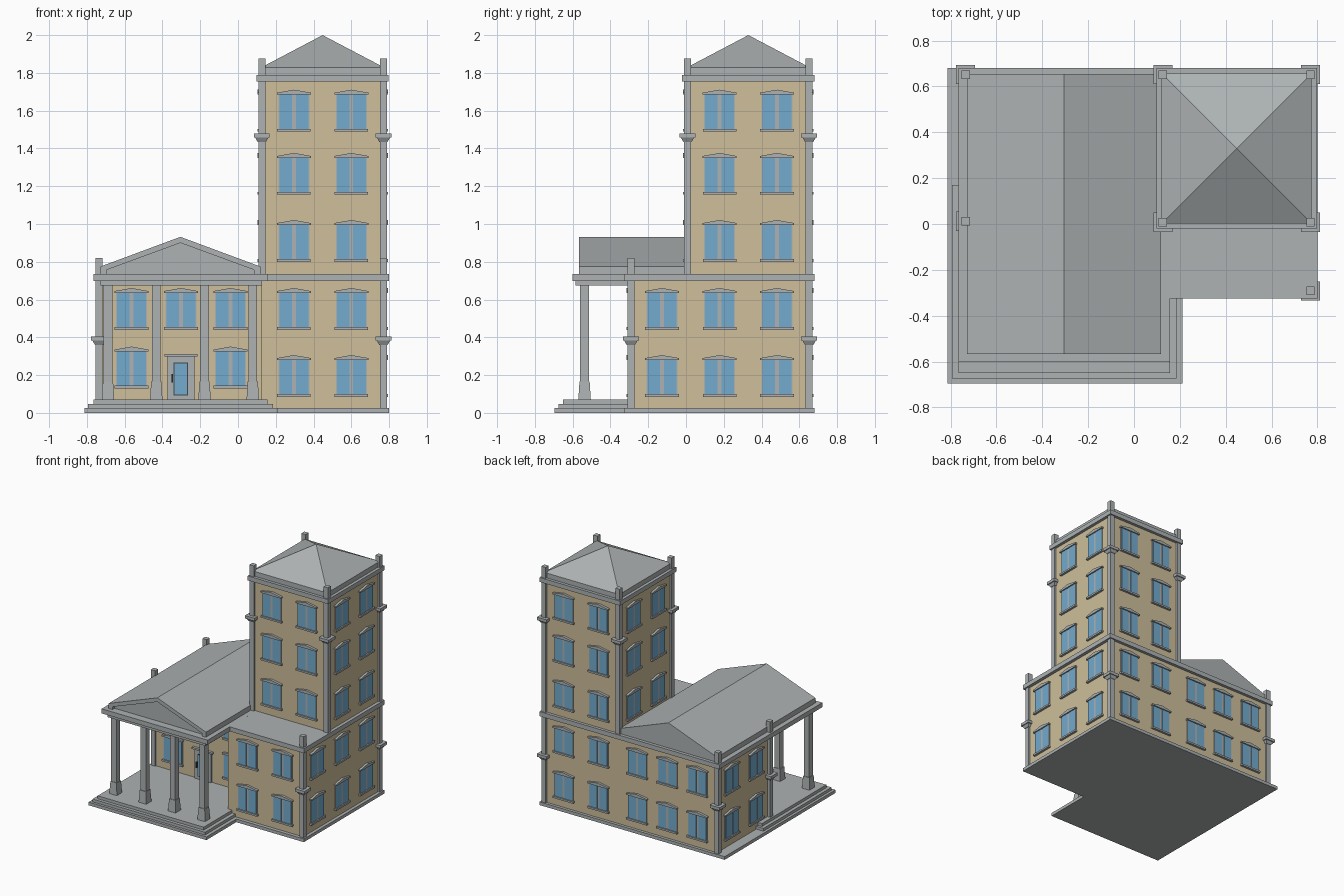
import bpy, bmesh, math
from mathutils import Matrix

if "Cube" in bpy.data.objects:
    bpy.data.objects.remove(bpy.data.objects["Cube"])


def material(name, rgb):
    m = bpy.data.materials.new(name)
    m.diffuse_color = (*rgb, 1)
    m.use_nodes = True
    m.node_tree.nodes["Principled BSDF"].inputs["Base Color"].default_value = m.diffuse_color
    return m


STONE = material("grey stone", (0.42, 0.445, 0.45))
WALL = material("tan wall", (0.62, 0.52, 0.33))
GLASS = material("blue glass", (0.17, 0.41, 0.62))
DARK = material("dark metal", (0.05, 0.06, 0.065))


def box(bm, x0, x1, y0, y1, z0, z1, mat=0):
    m = Matrix.Translation(((x0 + x1) / 2, (y0 + y1) / 2, (z0 + z1) / 2)) \
        @ Matrix.Diagonal((x1 - x0, y1 - y0, z1 - z0, 1))
    vs = bmesh.ops.create_cube(bm, size=1, matrix=m)["verts"]
    for f in {f for v in vs for f in v.link_faces}:
        f.material_index = mat


def frustum(bm, x, y, z0, z1, h0, h1):
    """Square block with half-width h0 at the bottom and h1 at the top."""
    m = Matrix.Translation((x, y, (z0 + z1) / 2)) @ Matrix.Rotation(math.pi / 4, 4, 'Z')
    bmesh.ops.create_cone(bm, cap_ends=True, segments=4, radius1=h0 * 2 ** .5,
                          radius2=h1 * 2 ** .5, depth=z1 - z0, matrix=m)


def prism(bm, pts, y0, y1):
    """Extrude an x-z profile from y0 to y1."""
    f = bm.faces.new([bm.verts.new((x, y0, z)) for x, z in pts])
    new = bmesh.ops.extrude_face_region(bm, geom=[f])["geom"]
    bmesh.ops.translate(bm, vec=(0, y1 - y0, 0),
                        verts=[v for v in new if isinstance(v, bmesh.types.BMVert)])


def mesh(name, bm, mats):
    bmesh.ops.remove_doubles(bm, verts=bm.verts, dist=1e-6)
    bmesh.ops.recalc_face_normals(bm, faces=bm.faces)
    me = bpy.data.meshes.new(name)
    bm.to_mesh(me)
    bm.free()
    for m in mats:
        me.materials.append(m)
    return me


def add(name, me, loc=(0, 0, 0), angle=0):
    o = bpy.data.objects.new(name, me)
    o.location = loc
    o.rotation_euler.z = math.radians(angle)
    bpy.context.collection.objects.link(o)


def block(name, mat, *dims):
    bm = bmesh.new()
    box(bm, *dims)
    add(name, mesh(name, bm, [mat]))


TX, TY, TH = 0.448, 0.33, 0.327      # tower centre and half-width
GX = -0.305                          # gable centre line

# Plinths and entrance steps
block("wing_plinth", STONE, -0.813, 0.212, -0.695, 0.68, 0, 0.025)
block("block_plinth", STONE, 0.10, 0.80, -0.325, 0.68, 0, 0.0249)
block("middle_step", STONE, -0.793, 0.185, -0.675, 0.17, 0.025, 0.047)
block("top_step", STONE, -0.766, 0.157, -0.65, 0.15, 0.047, 0.07)

# Walls
block("wing_wall", WALL, -0.73, 0.13, 0.003, 0.657, 0.02, 0.70)
block("block_wall", WALL, 0.121, 0.775, -0.297, 0.657, 0.02, 0.70)
block("tower_wall", WALL, TX - TH, TX + TH, TY - TH, TY + TH, 0.73, 1.757)

# Cornices
block("wing_cornice", STONE, -0.766, 0.156, -0.60, 0.68, 0.699, 0.735)
block("block_cornice", STONE, 0.10, 0.80, -0.325, 0.68, 0.699, 0.7349)
block("portico_beam", STONE, -0.728, 0.127, -0.585, 0.01, 0.675, 0.70)
block("tower_cornice", STONE, TX - .35, TX + .35, TY - .35, TY + .35, 1.755, 1.79)

# Tower roof
bm = bmesh.new()
frustum(bm, TX, TY, 1.79, 1.828, TH, TH)
frustum(bm, TX, TY, 1.828, 2.0, TH, 0)
add("tower_roof", mesh("tower_roof", bm, [STONE]))

# Gable roof with a raised rim around the front pediment
bm = bmesh.new()
W = 0.423
prism(bm, [(GX - W, .735), (GX + W, .735), (GX + W, .775), (GX, .932), (GX - W, .775)], -0.54, 0.655)
add("gable_roof", mesh("gable_roof", bm, [STONE]))
bm = bmesh.new()
rim = [(-W, .735), (-W, .775), (0, .932), (W, .775), (W, .735),
       (.39, .735), (.39, .757), (0, .90), (-.39, .757), (-.39, .735)]
prism(bm, [(GX + x, z) for x, z in rim], -0.567, -0.54)
add("pediment_rim", mesh("pediment_rim", bm, [STONE]))

# Portico columns
bm = bmesh.new()
frustum(bm, 0, 0, 0.07, 0.165, 0.033, 0.027)
frustum(bm, 0, 0, 0.165, 0.676, 0.023, 0.023)
column = mesh("portico_column", bm, [STONE])
for i in range(4):
    add("portico_column", column, (GX + (i - 1.5) * 0.2555, -0.537, 0))


# Corner pilasters with capitals
def pilaster(x, y, z0, z1, capitals):
    bm = bmesh.new()
    frustum(bm, x, y, z0, z1, 0.0185, 0.0185)
    for c in capitals:
        frustum(bm, x, y, c, c + 0.022, 0.022, 0.035)
        frustum(bm, x, y, c + 0.022, c + 0.045, 0.042, 0.042)
    add("corner_pilaster", mesh("corner_pilaster", bm, [STONE]))


LOW, HIGH = 0.36, 1.435
P = 0.322
for x, y in ((-0.735, 0.012), (-0.735, TY + P), (TX + P, -0.292)):
    pilaster(x, y, 0.01, 0.82, [LOW])
for x, y in ((TX - P, TY - P), (TX + P, TY - P), (TX - P, TY + P)):
    pilaster(x, y, 0.73, 1.877, [HIGH])
pilaster(TX + P, TY + P, 0.01, 1.877, [LOW, HIGH])

# Window: frame, two panes, sill and peaked hood (outward is -y)
bm = bmesh.new()
box(bm, -.082, .082, -.006, .004, 0, .19)
for s in (-1, 1):
    a, b = sorted((s * .010, s * .077))
    box(bm, a, b, -.009, 0, .004, .187, 1)
box(bm, -.089, .089, -.018, .004, -.010, .004)
prism(bm, [(-.09, .185), (.09, .185), (.09, .195), (0, .211), (-.09, .195)], -.018, .004)
window = mesh("window", bm, [STONE, GLASS])


def windows(points, rows, angle):
    for x, y in points:
        for z in rows:
            add("window", window, (x, y, z), angle)


low, high = (0.095, 0.45), (0.81, 1.165, 1.50)
D = 0.152
wing = (-0.564, -0.302, -0.04)
# Tower windows on all four sides
for angle in (0, 90, 180, 270):
    c, s = math.cos(math.radians(angle)), math.sin(math.radians(angle))
    windows([(TX + u * c + TH * s, TY + u * s - TH * c) for u in (-D, D)], high, angle)
# Lower floors: front block, right, back, left
windows([(TX - D, -0.297), (TX + D, -0.297)], low, 0)
windows([(0.775, y) for y in (-0.127, TY - D, TY + D)], low, 90)
windows([(x, 0.657) for x in (*wing, TX - D, TX + D)], low, 180)
windows([(-0.73, TY - D), (-0.73, TY + D)], low, -90)
# Wing front behind the portico
windows([(x, 0.003) for x in wing], (0.45,), 0)
windows([(wing[0], 0.003), (wing[2], 0.003)], (0.14,), 0)

# Front door with glass panel, lintel and handle
bm = bmesh.new()
box(bm, -.373, -.229, -.009, .01, .07, .30)
box(bm, -.39, -.215, -.018, .01, .298, .312)
box(bm, -.342, -.265, -.012, 0, .092, .268, 2)
box(bm, -.337, -.270, -.014, 0, .098, .262, 1)
box(bm, -.353, -.345, -.024, 0, .16, .205, 2)
add("front_door", mesh("front_door", bm, [STONE, GLASS, DARK]))
